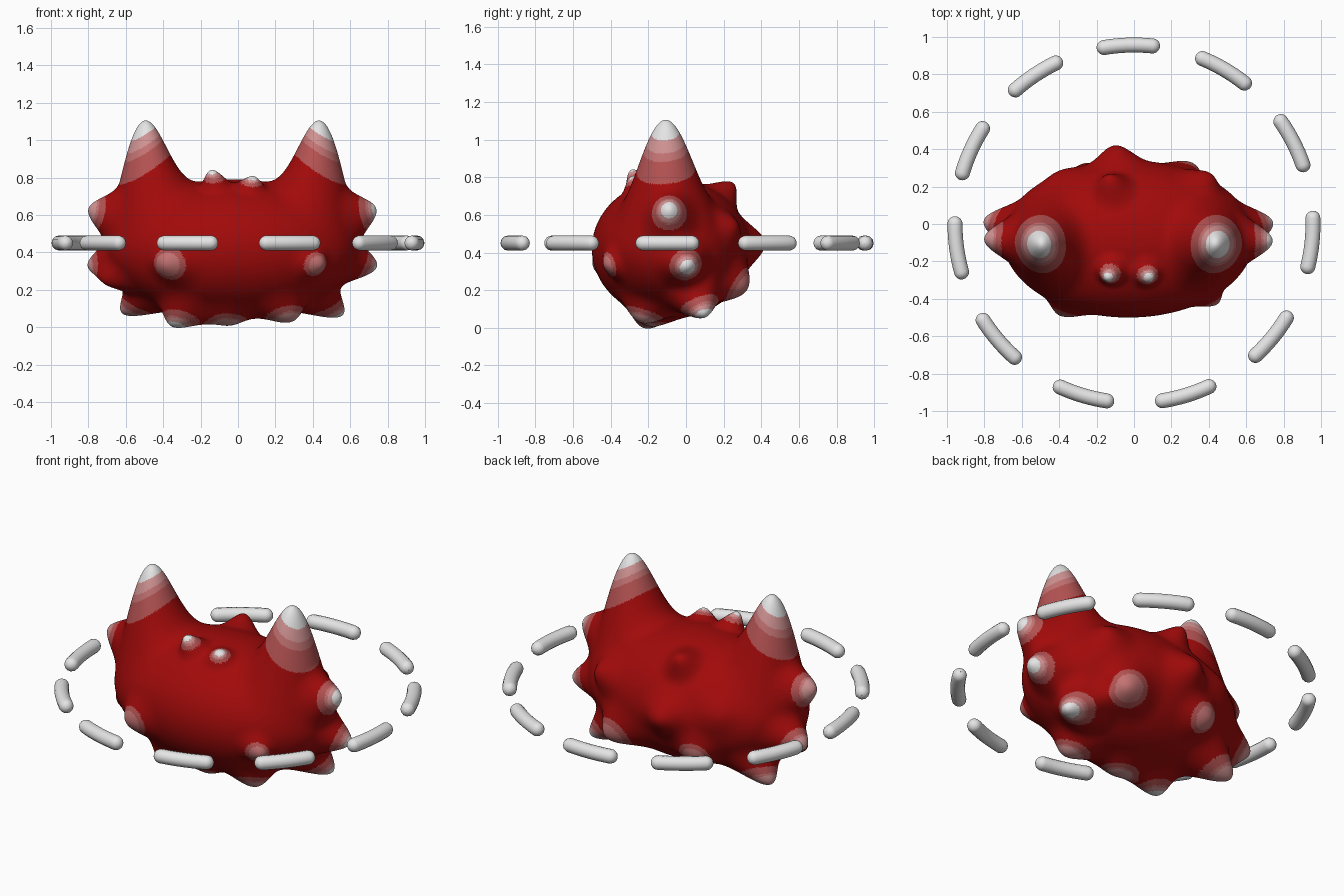
import bpy, bmesh, math
from mathutils import Vector
from mathutils.bvhtree import BVHTree

cube = bpy.data.objects.get("Cube")
if cube:
    bpy.data.objects.remove(cube, do_unlink=True)


def material(name, rgb):
    m = bpy.data.materials.new(name)
    m.use_nodes = True
    color = (*rgb, 1)
    m.diffuse_color = color
    m.node_tree.nodes["Principled BSDF"].inputs["Base Color"].default_value = color
    return m


red = material("deep red", (0.36, 0.003, 0.003))
rose = material("dark rose", (0.46, 0.085, 0.085))
pink = material("rose pink", (0.55, 0.17, 0.17))
blush = material("blush", (0.63, 0.29, 0.29))
white = material("off white", (0.78, 0.78, 0.78))
BANDS = (0.44, 0.65, 0.73, 0.85)   # where each colour band starts on a spike

CENTRE = Vector((-0.03, -0.08, 0.42))
HALF = Vector((0.67, 0.42, 0.37))

# Spikes: tip, base radius, palest level reached
HORNS = [
    ((-0.51, -0.11, 1.1), 0.355, 1),
    ((0.45, -0.11, 1.1), 0.355, 1),
]
SPIKES = [
    # small brow spikes
    ((-0.14, -0.29, 0.84), 0.125, 1),
    ((0.08, -0.29, 0.805), 0.125, 1),
    # side spikes
    ((-0.8, -0.08, 0.63), 0.21, 0.8),
    ((0.74, -0.09, 0.63), 0.21, 1),
    ((-0.8, 0.02, 0.32), 0.2, 0.8),
    ((0.74, 0.01, 0.32), 0.2, 1),
    # front spikes
    ((-0.39, -0.49, 0.33), 0.2, 0.7),
    ((0.44, -0.43, 0.33), 0.15, 0.7),
    # underside spikes
    ((-0.34, -0.22, 0.0), 0.23, 1),
    ((0.28, -0.24, 0.03), 0.23, 0.8),
    ((-0.06, -0.2, 0.01), 0.23, 0.8),
    ((0.55, 0.1, 0.06), 0.23, 1),
    ((-0.61, 0.08, 0.07), 0.23, 0.8),
    # rear spikes
    ((0.3, 0.32, 0.2), 0.24, 0.7),
    ((-0.27, 0.31, 0.22), 0.2, 0.7),
    # plain red bumps
    ((-0.13, 0.25, 0.77), 0.16, 0),
    ((-0.1, 0.42, 0.45), 0.21, 0),
    ((-0.7, -0.12, 0.23), 0.16, 0),
    ((0.4, 0.27, 0.55), 0.18, 0),
    ((-0.4, 0.28, 0.5), 0.18, 0),
]


def falloff(point, base, radius):
    r = (point - base).length / radius
    return (0.5 + 0.5 * math.cos(math.pi * r)) ** 1.5 if r < 1 else 0.0


def find_pulls(bm, spikes, up=None):
    """Trace each tip back to the surface to get its base and pull vector."""
    tree = BVHTree.FromBMesh(bm)
    pulls = []
    for tip, radius, palest in spikes:
        tip = Vector(tip)
        d = up or (tip - CENTRE).normalized()
        base = tree.ray_cast(tip, -d)[0]
        if base:
            pulls.append((base, tip - base, radius, palest))
    return pulls


def raise_spikes(bm, pulls):
    """Band the faces by height along each spike, then pull the spikes out."""
    for f in bm.faces:
        c = f.calc_center_median()
        level = max(min(falloff(c, b, r), p) for b, _, r, p in pulls)
        f.material_index = max(f.material_index, sum(level > t for t in BANDS))
    for v in bm.verts:
        start = v.co.copy()
        for base, pull, radius, _ in pulls:
            v.co += pull * falloff(start, base, radius)


# Body: an ellipsoid with horns, then smaller spikes on the horned surface
bm = bmesh.new()
bmesh.ops.create_icosphere(bm, subdivisions=7, radius=1)
for v in bm.verts:
    v.co = CENTRE + v.co * HALF

horns = find_pulls(bm, HORNS, Vector((0, 0, 1)))
near = [e for e in bm.edges
        if any(falloff(e.verts[0].co, b, r) > 0.1 for b, _, r, _ in horns)]
bmesh.ops.subdivide_edges(bm, edges=near, cuts=1, use_grid_fill=True)
bmesh.ops.triangulate(bm, faces=[f for f in bm.faces if len(f.verts) > 3])
raise_spikes(bm, horns)
raise_spikes(bm, find_pulls(bm, SPIKES))

mesh = bpy.data.meshes.new("spiked_body")
for f in bm.faces:
    f.smooth = True
bm.to_mesh(mesh)
bm.free()
for m in (red, rose, pink, blush, white):
    mesh.materials.append(m)
bpy.context.collection.objects.link(bpy.data.objects.new("spiked_body", mesh))

# Dashed ring: round-ended bent rods spaced about the body
COUNT, RING, TUBE, CAP = 11, 0.957, 0.04, 6
half_angle = math.radians(7.8)


def rod_points():
    """Angle along the rod and relative thickness, with domed ends."""
    cap = [(half_angle + TUBE / RING * math.sin(t), math.cos(t))
           for t in (i / CAP * math.pi / 2 for i in range(CAP + 1))]
    middle = [(half_angle * k / 4, 1) for k in range(-3, 4)]
    return [(-a, r) for a, r in reversed(cap)] + middle + cap


for n in range(COUNT):
    mid = math.radians(91) - n * math.tau / COUNT
    mid += 0.023 * math.cos(mid) + 0.015 * math.sin(mid)   # slightly uneven gaps
    curve = bpy.data.curves.new("ring_rod", "CURVE")
    curve.dimensions = "3D"
    curve.bevel_depth = TUBE
    curve.bevel_resolution = 4
    points = rod_points()
    spline = curve.splines.new("POLY")
    spline.points.add(len(points) - 1)
    for p, (a, r) in zip(spline.points, points):
        p.co = (RING * math.cos(mid + a), RING * math.sin(mid + a), 0.45, 1)
        p.radius = max(r, 0.01)
    curve.materials.append(white)
    rod = bpy.data.objects.new(f"ring_rod_{n + 1}", curve)
    bpy.context.collection.objects.link(rod)
    bpy.ops.object.select_all(action="DESELECT")
    rod.select_set(True)
    bpy.context.view_layer.objects.active = rod
    bpy.ops.object.convert(target="MESH")
    bpy.ops.object.shade_smooth()
